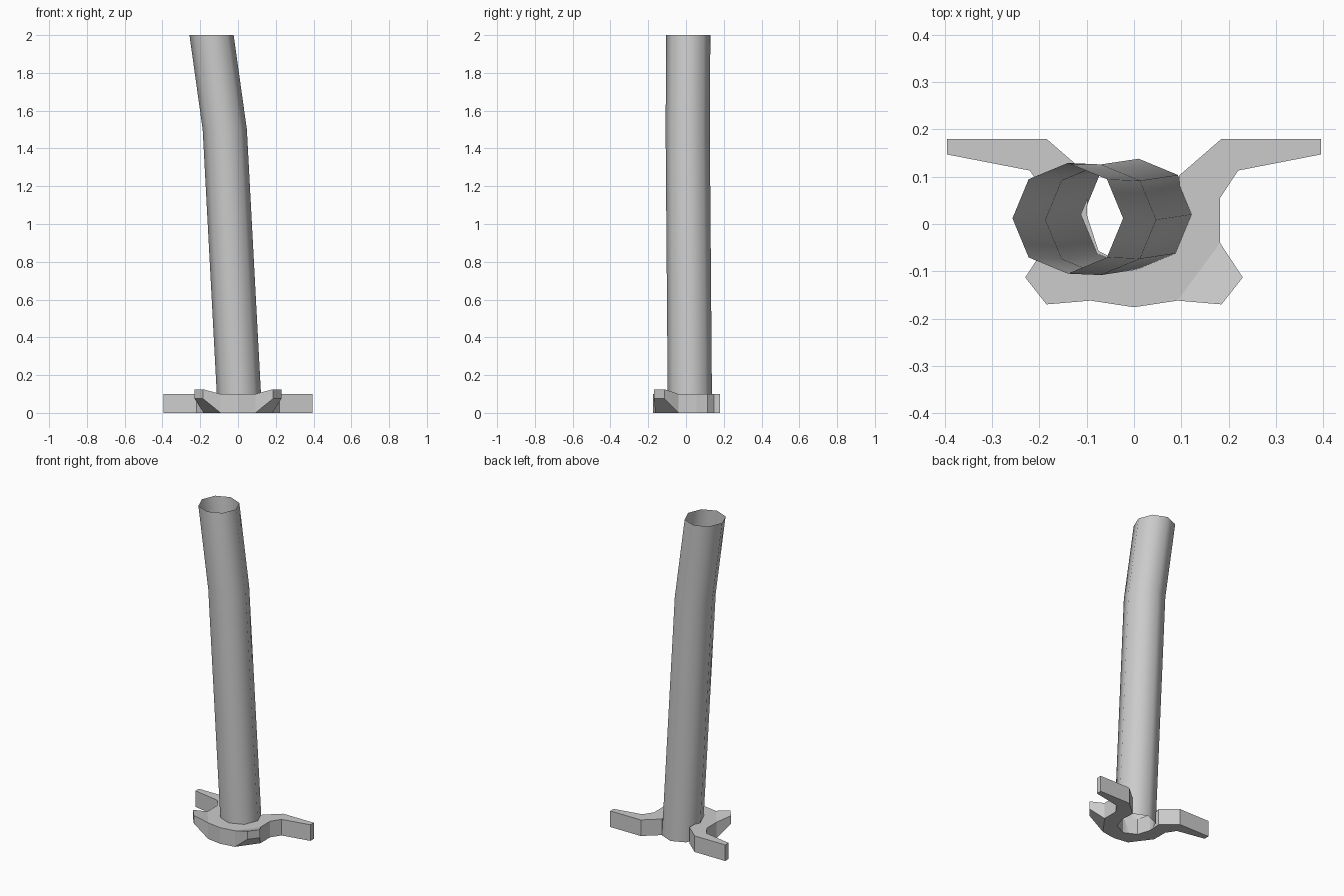
import bpy, math

if "Cube" in bpy.data.objects:
    bpy.data.objects.remove(bpy.data.objects["Cube"])


def make_object(name, verts, faces):
    mesh = bpy.data.meshes.new(name)
    mesh.from_pydata(verts, [], faces)
    mesh.update()
    obj = bpy.data.objects.new(name, mesh)
    bpy.context.collection.objects.link(obj)
    return obj


# Bent open tube: eight sides, three rings (centre x, y, z)
SIDES, RADIUS = 8, 0.117
rings = [(0.01, 0.021, 0.0), (-0.07, 0.009, 1.5), (-0.14, 0.012, 2.0)]
verts, faces = [], []
for cx, cy, cz in rings:
    for i in range(SIDES):
        a = 2 * math.pi * i / SIDES
        verts.append((cx + RADIUS * math.cos(a), cy + RADIUS * math.sin(a), cz))
for r in range(len(rings) - 1):
    for i in range(SIDES):
        j = (i + 1) % SIDES
        a, b = r * SIDES, (r + 1) * SIDES
        faces.append((a + i, a + j, b + j, b + i))
tube = make_object("bent_tube", verts, faces)
for p in tube.data.polygons:
    p.use_smooth = True

# Base collar, right half: outline (x, y, bottom z, top z), counter-clockwise
outline = [
    (0.0, -0.176, 0, 0.1), (0.092, -0.162, 0, 0.1),
    (0.185, -0.17, 0.075, 0.125), (0.23, -0.113, 0.075, 0.125),
    (0.182, -0.04, 0, 0.1), (0.182, 0.055, 0, 0.1),
    (0.22, 0.113, 0, 0.1), (0.395, 0.147, 0, 0.1),
    (0.395, 0.18, 0, 0.1), (0.185, 0.18, 0, 0.1),
    (0.095, 0.102, 0, 0.1), (0.1, 0.02, 0, 0.1),
    (0.075, -0.057, 0, 0.1), (0.0, -0.095, 0, 0.1),
]
n = len(outline)
verts = [(x, y, b) for x, y, b, t in outline] + [(x, y, t) for x, y, b, t in outline]
# Top and bottom patches: front, raised claw, side, back arm
patches = [(0, 1, 12, 13), (1, 2, 3, 4), (1, 4, 11, 12), (4, 5, 10, 11),
           (5, 6, 9, 10), (6, 7, 8, 9)]
faces = [tuple(i + n for i in p) for p in patches]
faces += [tuple(reversed(p)) for p in patches]
# Side walls, left open on the mirror plane
faces += [(i, i + 1, i + 1 + n, i + n) for i in range(n - 1)]
collar = make_object("base_collar", verts, faces)
mirror = collar.modifiers.new("mirror", "MIRROR")
mirror.use_axis[0] = True
mirror.use_clip = True
